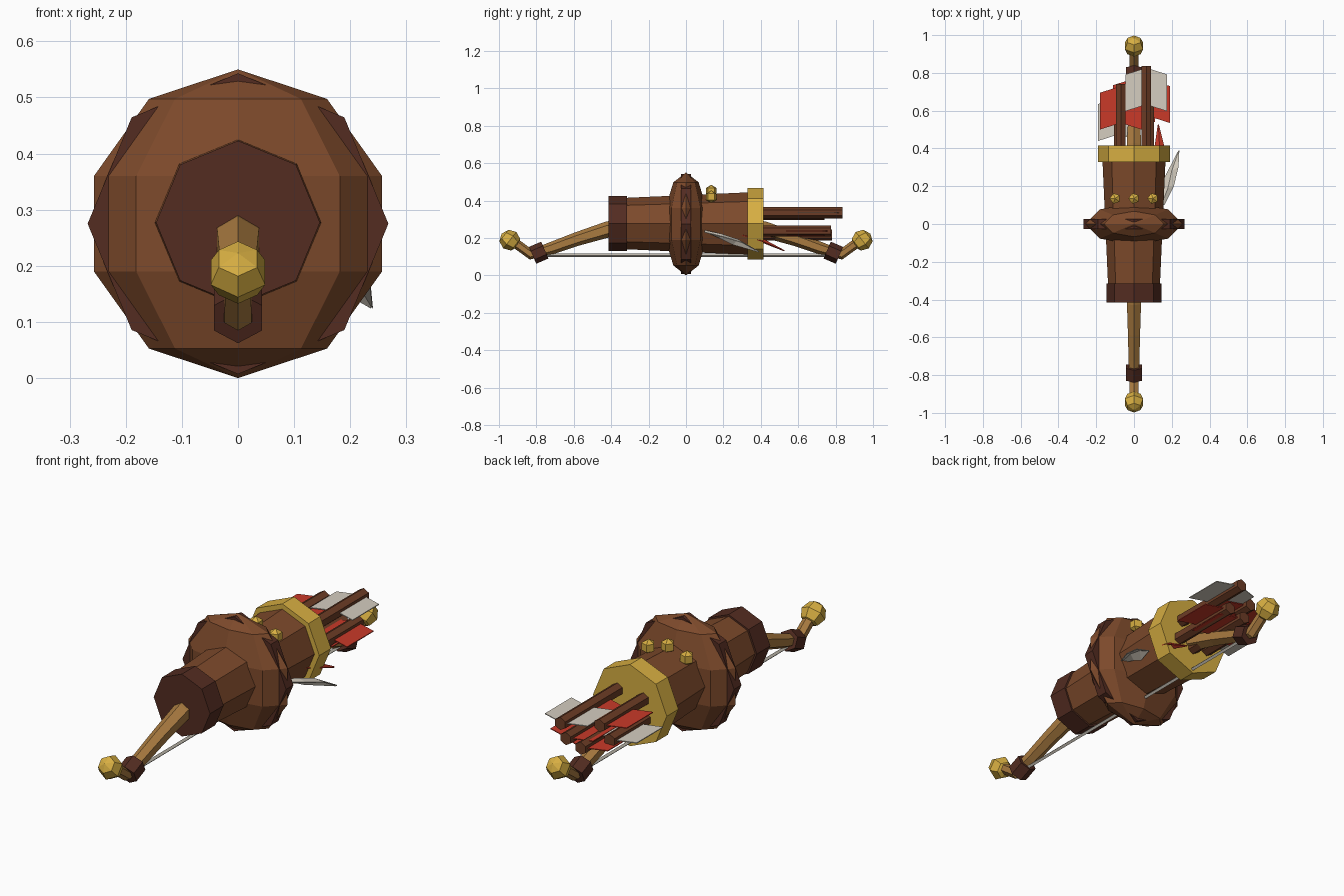
import bpy, bmesh, math
from mathutils import Vector, Matrix

cube = bpy.data.objects.get("Cube")
if cube:
    bpy.data.objects.remove(cube, do_unlink=True)


def material(name, r, g, b):
    col = [(c / 255) ** 2.2 for c in (r, g, b)] + [1]
    m = bpy.data.materials.new(name)
    m.use_nodes = True
    m.diffuse_color = col
    m.node_tree.nodes["Principled BSDF"].inputs["Base Color"].default_value = col
    return m


LEATHER = material("brown leather", 124, 75, 47)
DARK = material("dark leather", 84, 48, 38)
WOOD = material("bow wood", 168, 122, 66)
SHAFT = material("shaft wood", 108, 63, 42)
GOLD = material("gold", 214, 173, 68)
RED = material("red vane", 200, 60, 45)
WHITE = material("white vane", 212, 204, 190)
STRING = material("string grey", 190, 184, 172)


def finish(name, bm, mat):
    bmesh.ops.recalc_face_normals(bm, faces=bm.faces)
    me = bpy.data.meshes.new(name)
    bm.to_mesh(me)
    bm.free()
    me.materials.append(mat)
    ob = bpy.data.objects.new(name, me)
    bpy.context.collection.objects.link(ob)
    return ob


def loft(name, path, sides, mat, x=0):
    """Closed tube through (y, z, radius) stations, one corner on top."""
    bm = bmesh.new()
    pts = [Vector((x, y, z)) for y, z, r in path]
    rings = []
    for i, p in enumerate(pts):
        t = (pts[min(i + 1, len(pts) - 1)] - pts[max(i - 1, 0)]).normalized()
        up = Vector((1, 0, 0)).cross(t)
        ring = []
        for k in range(sides):
            a = math.tau * k / sides
            off = up * math.cos(a) + Vector((1, 0, 0)) * math.sin(a)
            ring.append(bm.verts.new(p + off * path[i][2]))
        rings.append(ring)
    for a, b in zip(rings, rings[1:]):
        for k in range(sides):
            j = (k + 1) % sides
            bm.faces.new((a[k], a[j], b[j], b[k]))
    bm.faces.new(rings[0])
    bm.faces.new(rings[-1])
    return finish(name, bm, mat)


def ball(name, loc, size, segs, rings, mat, tilt=0, spin=0):
    bm = bmesh.new()
    bmesh.ops.create_uvsphere(bm, u_segments=segs, v_segments=rings, radius=1)
    m = (Matrix.Translation(loc) @ Matrix.Rotation(tilt, 4, 'X')
         @ Matrix.Diagonal((*size, 1)) @ Matrix.Rotation(spin, 4, 'Z'))
    bm.transform(m)
    return finish(name, bm, mat)


def sheet(name, rows, mat):
    """Thin strip through rows of points."""
    bm = bmesh.new()
    grid = [[bm.verts.new(p) for p in row] for row in rows]
    for a, b in zip(grid, grid[1:]):
        for k in range(len(a) - 1):
            bm.faces.new((a[k], a[k + 1], b[k + 1], b[k]))
    ob = finish(name, bm, mat)
    mod = ob.modifiers.new("thickness", 'SOLIDIFY')
    mod.thickness = 0.004
    mod.offset = 0
    return ob


# Quiver
MID = 0.277
loft("quiver_body", [(-0.33, MID, 0.137), (0.34, MID, 0.167)], 8, LEATHER)
loft("quiver_end_cap", [(-0.415, MID, 0.146), (-0.315, MID, 0.146)], 8, DARK)
loft("quiver_collar", [(0.328, MID, 0.191), (0.415, MID, 0.191)], 8, GOLD)

# Round pouch with its strap ring
ball("pouch", (0, 0, 0.275), (0.27, 0.115, 0.275), 8, 5, LEATHER)
loft("pouch_strap", [(-0.027, 0.275, 0.268), (0.027, 0.275, 0.268)], 8, DARK)

# Studs
for i in (-1, 0, 1):
    ball(f"stud_{i + 2}", (0.1 * i, 0.135, 0.45 - 0.03 * abs(i)),
         (0.034, 0.034, 0.034), 5, 3, GOLD, spin=math.pi / 2)

# Bow limbs run through the quiver
half = [(0.25, 0.275, 0.045), (0.42, 0.245, 0.043), (0.58, 0.195, 0.037),
        (0.72, 0.145, 0.033), (0.83, 0.112, 0.028), (0.93, 0.185, 0.026)]
limbs = [(-y, z, r) for y, z, r in reversed(half)] + [(0, 0.28, 0.045)] + half
loft("bow", limbs, 6, WOOD)
for side, label in ((-1, "front"), (1, "back")):
    loft(f"{label}_bow_band", [(side * 0.755, 0.135, 0.049),
                               (side * 0.82, 0.107, 0.049)], 6, DARK)
    ball(f"{label}_bow_knob", (0, side * 0.942, 0.188),
         (0.056, 0.056, 0.056), 6, 4, GOLD, tilt=-side * 0.9)
loft("bow_string", [(-0.8, 0.107, 0.009), (0.8, 0.107, 0.009)], 4, STRING)

# Arrows: x, z, tail y, vane colour
arrows = [(0.065, 0.335, 0.837, WHITE), (-0.07, 0.325, 0.74, RED),
          (0.08, 0.237, 0.775, RED), (-0.08, 0.235, 0.68, WHITE),
          (0.0, 0.215, 0.78, RED)]
for n, (x, z, tail, mat) in enumerate(arrows, 1):
    loft(f"arrow_{n}_shaft", [(0.3, z, 0.03), (tail, z, 0.03)], 6, SHAFT, x)
    rows = [[(x + 0.11 * s, tail - d - 0.035 * abs(s), z) for s in (-1, 0, 1)]
            for d in (0.01, 0.205)]
    sheet(f"arrow_{n}_vanes", rows, mat)

# Loose feathers hanging at the side
sheet("white_feather", [
    [(0.13, 0.1, 0.235), (0.145, 0.1, 0.24), (0.16, 0.1, 0.23)],
    [(0.15, 0.18, 0.2), (0.18, 0.19, 0.22), (0.21, 0.2, 0.205)],
    [(0.165, 0.25, 0.165), (0.2, 0.28, 0.19), (0.235, 0.3, 0.175)],
    [(0.235, 0.385, 0.125), (0.238, 0.388, 0.128), (0.24, 0.39, 0.125)]], WHITE)
sheet("red_feather", [
    [(0.09, 0.25, 0.23), (0.11, 0.25, 0.24), (0.13, 0.25, 0.23)],
    [(0.11, 0.41, 0.175), (0.135, 0.41, 0.195), (0.16, 0.41, 0.18)],
    [(0.127, 0.525, 0.13), (0.129, 0.527, 0.132), (0.131, 0.525, 0.13)]], RED)
